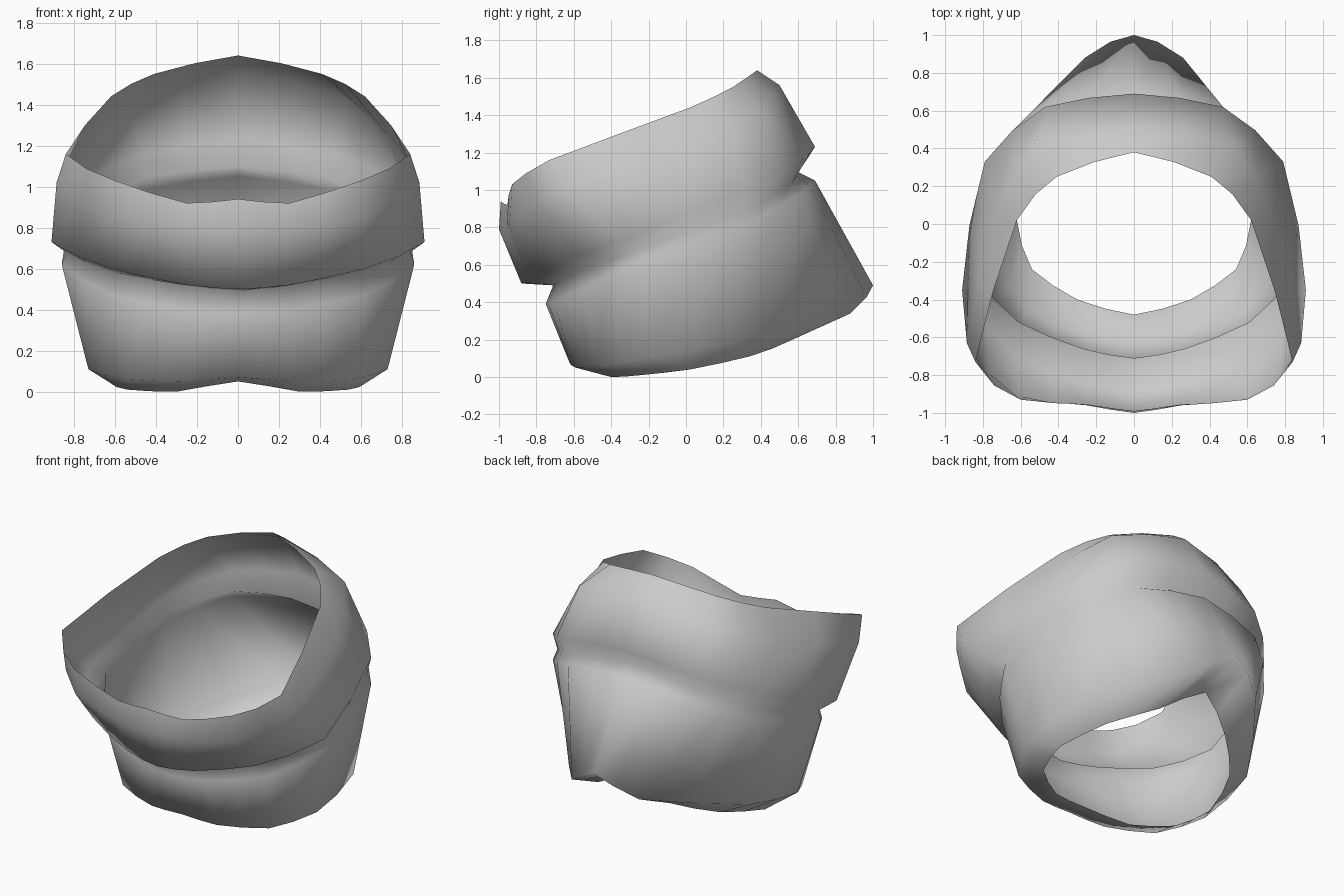
import bpy
import bmesh
from mathutils import Vector

# Remove the default cube
default_cube = bpy.data.objects.get("Cube")
if default_cube:
    bpy.data.objects.remove(default_cube)

ROUNDING = 0.035


def make_material(name, colour):
    material = bpy.data.materials.new(name)
    material.use_nodes = True
    material.diffuse_color = colour
    material.node_tree.nodes["Principled BSDF"].inputs["Base Color"].default_value = colour
    return material


def rounded_midpoint(before, start, end, after):
    return (start + end) * (0.5 + ROUNDING) - (before + after) * ROUNDING


def mirrored(point):
    return Vector((-point.x, point.y, point.z))


def half_ring(keys):
    """Key points run from front centre round the left side to back centre."""
    points = [Vector(key) for key in keys]
    padded = [mirrored(points[1])] + points + [mirrored(points[-2])]
    result = [points[0]]
    for index in range(len(points) - 1):
        result.append(rounded_midpoint(*padded[index:index + 4]))
        result.append(points[index + 1])
    return result


def full_ring(keys):
    half = half_ring(keys)
    return half + [mirrored(point) for point in reversed(half[1:-1])]


def loft(name, sections, material):
    builder = bmesh.new()
    rings = [[builder.verts.new(p) for p in full_ring(keys)] for keys in sections]
    for lower, upper in zip(rings, rings[1:]):
        count = len(lower)
        for index in range(count):
            following = (index + 1) % count
            builder.faces.new((lower[index], lower[following],
                               upper[following], upper[index]))
    for face in builder.faces:
        face.smooth = True
    mesh = bpy.data.meshes.new(name)
    builder.to_mesh(mesh)
    builder.free()
    mesh.materials.append(material)
    shell = bpy.data.objects.new(name, mesh)
    bpy.context.collection.objects.link(shell)
    return shell


# Lower band: turned-in bottom rim, wide base, crest under the groove
bottom_rim = [(0, -.48, .05), (.3, -.4, 0), (.54, -.24, .01), (.62, .02, .04),
              (.5, .34, .11), (.27, .57, .2), (0, .7, .36)]
base_bulge = [(0, -.62, .07), (.25, -.59, .05), (.56, -.46, .06), (.73, -.18, .11),
              (.69, .28, .19), (.26, .88, .34), (0, 1, .49)]
lower_crest = [(0, -.75, .39), (.25, -.71, .4), (.61, -.56, .47), (.86, -.25, .62),
               (.79, .33, .82), (.48, .61, .98), (0, .69, 1.05)]

# Groove between the bands, deepest at front and back
groove = [(0, -.71, .49), (.27, -.66, .52), (.61, -.52, .58), (.84, -.25, .68),
          (.77, .31, .89), (.45, .57, 1.04), (0, .59, 1.1)]

# Upper band: overhanging lower edge, bulge, leaning top rim
upper_edge = [(0, -.88, .5), (.25, -.84, .52), (.62, -.7, .6), (.91, -.35, .73),
              (.79, .33, 1), (.47, .62, 1.16), (0, .69, 1.23)]
upper_bulge = [(0, -1, .79), (.25, -.96, .78), (.61, -.91, .85), (.885, -.63, 1.02),
               (.73, .05, 1.25), (.53, .41, 1.43), (0, .5, 1.56)]
top_rim = [(0, -.99, .94), (.25, -.955, .92), (.6, -.93, 1.03), (.84, -.73, 1.16),
           (.62, .02, 1.44), (.41, .25, 1.55), (0, .38, 1.64)]

grey = make_material("plain grey", (0.6, 0.6, 0.6, 1))
loft("banded_collar", [bottom_rim, base_bulge, lower_crest, groove,
                       upper_edge, upper_bulge, top_rim], grey)
